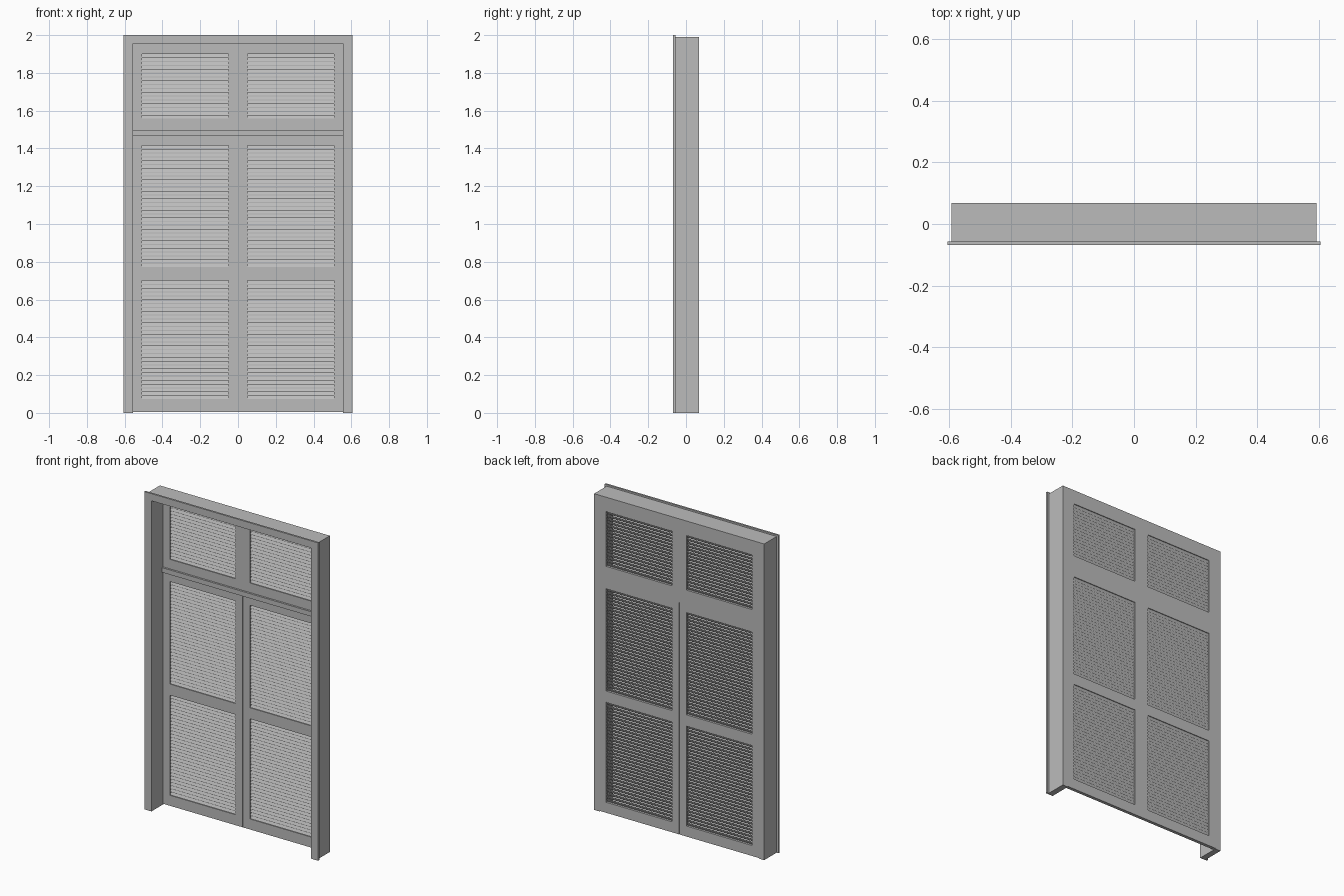
import bpy, bmesh

if "Cube" in bpy.data.objects:
    bpy.data.objects.remove(bpy.data.objects["Cube"], do_unlink=True)

GREY = bpy.data.materials.new("painted_grey")
GREY.use_nodes = True
GREY.diffuse_color = (0.5, 0.5, 0.5, 1)
GREY.node_tree.nodes["Principled BSDF"].inputs["Base Color"].default_value = (0.5, 0.5, 0.5, 1)


def finish(name, bm):
    bmesh.ops.recalc_face_normals(bm, faces=bm.faces[:])
    mesh = bpy.data.meshes.new(name)
    bm.to_mesh(mesh)
    bm.free()
    mesh.materials.append(GREY)
    obj = bpy.data.objects.new(name, mesh)
    bpy.context.collection.objects.link(obj)
    return obj


def pierced_board(name, xs, zs, front, back, holes=()):
    """Upright board on a grid of cut lines, leaving the hole cells open."""
    bm = bmesh.new()
    for i in range(len(xs) - 1):
        for k in range(len(zs) - 1):
            if (i, k) in holes:
                continue
            corners = [(xs[i], zs[k]), (xs[i + 1], zs[k]),
                       (xs[i + 1], zs[k + 1]), (xs[i], zs[k + 1])]
            bm.faces.new([bm.verts.new((x, front, z)) for x, z in corners])
    bmesh.ops.remove_doubles(bm, verts=bm.verts[:], dist=0.0001)
    ext = bmesh.ops.extrude_face_region(bm, geom=bm.faces[:], use_keep_orig=True)
    moved = [g for g in ext["geom"] if isinstance(g, bmesh.types.BMVert)]
    bmesh.ops.translate(bm, verts=moved, vec=(0, back - front, 0))
    return finish(name, bm)


def louvres(name, x0, x1, z0, z1):
    """One sloping slat, repeated up the opening."""
    count = round((z1 - z0) / 0.02)
    pitch = (z1 - z0) / count
    mid = z0 + pitch / 2
    section = [(-0.005, -0.0115), (0.005, 0.0075), (0.005, 0.0115), (-0.005, -0.0075)]
    bm = bmesh.new()
    ends = [[bm.verts.new((x, SLAT_Y + y, mid + z)) for y, z in section]
            for x in (x0 - 0.004, x1 + 0.004)]
    for end in ends:
        bm.faces.new(end)
    for i in range(4):
        j = (i + 1) % 4
        bm.faces.new((ends[0][i], ends[0][j], ends[1][j], ends[1][i]))
    obj = finish(name, bm)
    arr = obj.modifiers.new("repeat", 'ARRAY')
    arr.use_relative_offset = False
    arr.use_constant_offset = True
    arr.constant_offset_displace = (0, 0, pitch)
    arr.count = count


FRONT, BACK = -0.068, 0.068
LEAF_Y, SLAT_Y = 0.048, 0.058
INNER, HEAD = 0.555, 1.955          # clear opening
BAR_LOW, BAR_TOP = 1.465, 1.495     # transom bar
IN, OUT = 0.05, 0.508               # louvre opening across

# Frame lining, open at the bottom, with a flat casing on the front
pierced_board("door_frame", [-0.592, -INNER, INNER, 0.592], [0, HEAD, 1.99],
              -0.056, BACK, {(1, 0)})
pierced_board("front_casing", [-0.605, -INNER, INNER, 0.605], [0, HEAD, 2],
              FRONT, -0.056, {(1, 0)})

# Transom bar and the fixed louvred light above it
pierced_board("transom_bar", [-INNER, INNER], [BAR_LOW, BAR_TOP], 0.036, BACK)
pierced_board("transom_panel", [-INNER, -OUT, -IN, IN, OUT, INNER],
              [BAR_TOP, 1.555, 1.9, HEAD], LEAF_Y, BACK, {(1, 1), (3, 1)})

# Pair of door leaves and all the louvres
for side, s in (("left", 1), ("right", -1)):
    xs = sorted(s * x for x in (0.0008, IN, OUT, INNER))
    pierced_board(side + "_door_leaf", xs, [0.004, 0.07, 0.7, 0.77, 1.415, BAR_LOW],
                  LEAF_Y, BACK, {(1, 1), (1, 3)})
    for part, z0, z1 in (("lower", 0.07, 0.7), ("middle", 0.77, 1.415), ("upper", 1.555, 1.9)):
        louvres(f"{side}_{part}_louvres", xs[1], xs[2], z0, z1)
